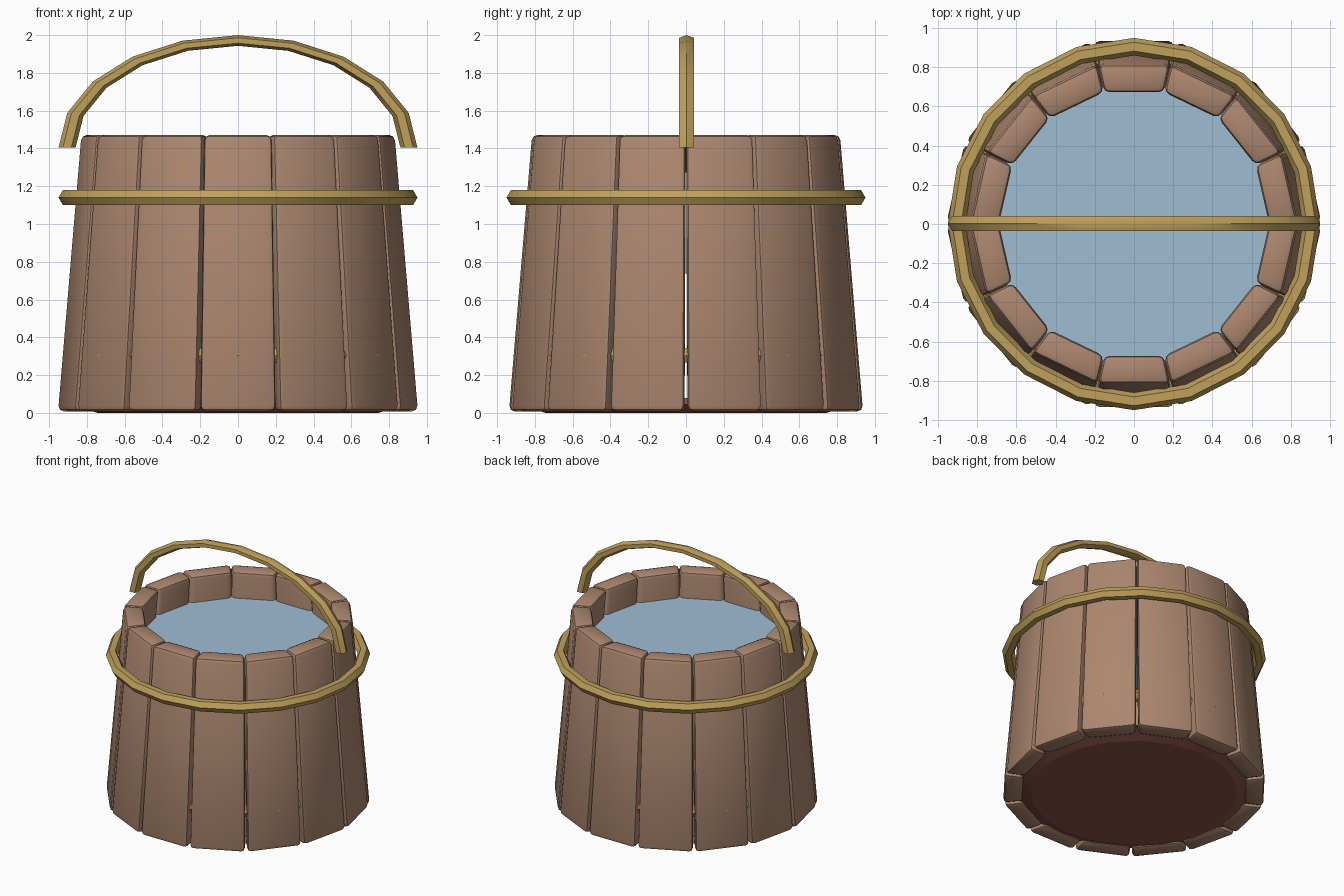
import bpy, bmesh, math
from mathutils import Matrix

if "Cube" in bpy.data.objects:
    bpy.data.objects.remove(bpy.data.objects["Cube"])

STAVES = 14
STEP = 2 * math.pi / STAVES


def material(name, srgb):
    m = bpy.data.materials.new(name)
    m.diffuse_color = [(c / 255 / 12.92 if c < 11 else ((c / 255 + 0.055) / 1.055) ** 2.4)
                       for c in srgb] + [1.0]
    m.use_nodes = True
    m.node_tree.nodes["Principled BSDF"].inputs["Base Color"].default_value = m.diffuse_color
    return m


wood = material("brown wood", (172, 135, 111))
red_wood = material("reddish wood", (140, 84, 73))
brass = material("dull brass", (192, 161, 92))
blue = material("water blue", (158, 189, 211))


def finish(name, bm, mat, angle=40):
    bmesh.ops.recalc_face_normals(bm, faces=bm.faces)
    mesh = bpy.data.meshes.new(name)
    bm.to_mesh(mesh)
    bm.free()
    mesh.materials.append(mat)
    ob = bpy.data.objects.new(name, mesh)
    bpy.context.collection.objects.link(ob)
    bpy.ops.object.select_all(action='DESELECT')
    ob.select_set(True)
    bpy.context.view_layer.objects.active = ob
    bpy.ops.object.shade_smooth_by_angle(angle=math.radians(angle))
    return ob


def hoop(name, major, z, minor=0.045, squash=1.0, half=False, offset_y=0.0):
    """Twenty-sided ring with a six-sided section; half of it upright makes the handle."""
    bm = bmesh.new()
    rings = []
    for i in range(11 if half else 20):
        a = math.radians(18 * i)
        ring = []
        for j in range(6):
            t = math.radians(60 * j)
            r, h = major + minor * math.cos(t), minor * math.sin(t)
            if half:
                co = (r * math.cos(a), h + offset_y, z + squash * r * math.sin(a))
            else:
                co = (r * math.cos(a), r * math.sin(a), z + h)
            ring.append(bm.verts.new(co))
        rings.append(ring)
    pairs = list(zip(rings, rings[1:]))
    if half:
        bm.faces.new(rings[0])
        bm.faces.new(rings[-1])
    else:
        pairs.append((rings[-1], rings[0]))
    for a, b in pairs:
        for j in range(6):
            k = (j + 1) % 6
            bm.faces.new((a[j], a[k], b[k], b[j]))
    return finish(name, bm, brass)


# Staves: one leaning, wedge-shaped plank with rounded edges, repeated around the axis
bm = bmesh.new()
bmesh.ops.create_cube(bm, size=1.0)
for v in bm.verts:
    top, outer, side = v.co.z > 0, v.co.y < 0, math.copysign(1, v.co.x)
    if top:
        radius, width = (0.815, 0.184) if outer else (0.67, 0.153)
    else:
        radius, width = (0.937, 0.205) if outer else (0.795, 0.174)
    v.co = (side * width, -radius, 1.472 if top else 0.008)
bmesh.ops.bevel(bm, geom=bm.edges[:], offset=0.03, segments=2, profile=0.5,
                affect='EDGES', clamp_overlap=True)
first = finish("stave", bm, wood)
for i in range(1, STAVES):
    copy = bpy.data.objects.new("stave", first.data)
    copy.matrix_world = Matrix.Rotation(i * STEP, 4, 'Z')
    bpy.context.collection.objects.link(copy)

# Base: shallow disc with a sloping lower rim
bm = bmesh.new()
levels = []
for r, z in ((0.745, 0.0), (0.88, 0.045), (0.84, 0.08)):
    levels.append([bm.verts.new((r * math.cos(i * math.pi / 10),
                                 r * math.sin(i * math.pi / 10), z)) for i in range(20)])
bm.faces.new(levels[0])
bm.faces.new(levels[-1])
for a, b in zip(levels, levels[1:]):
    for i in range(20):
        k = (i + 1) % 20
        bm.faces.new((a[i], a[k], b[k], b[i]))
finish("base", bm, red_wood, 15)

# Water surface
bm = bmesh.new()
bm.faces.new([bm.verts.new((0.74 * math.cos(i * STEP), 0.74 * math.sin(i * STEP), 1.26))
              for i in range(STAVES)])
finish("water", bm, blue)

# Metal hoops and handle
hoop("upper_hoop", 0.905, 1.14)
hoop("lower_hoop", 0.87, 0.305)
hoop("handle", 0.905, 1.405, squash=0.626, half=True, offset_y=0.003)
